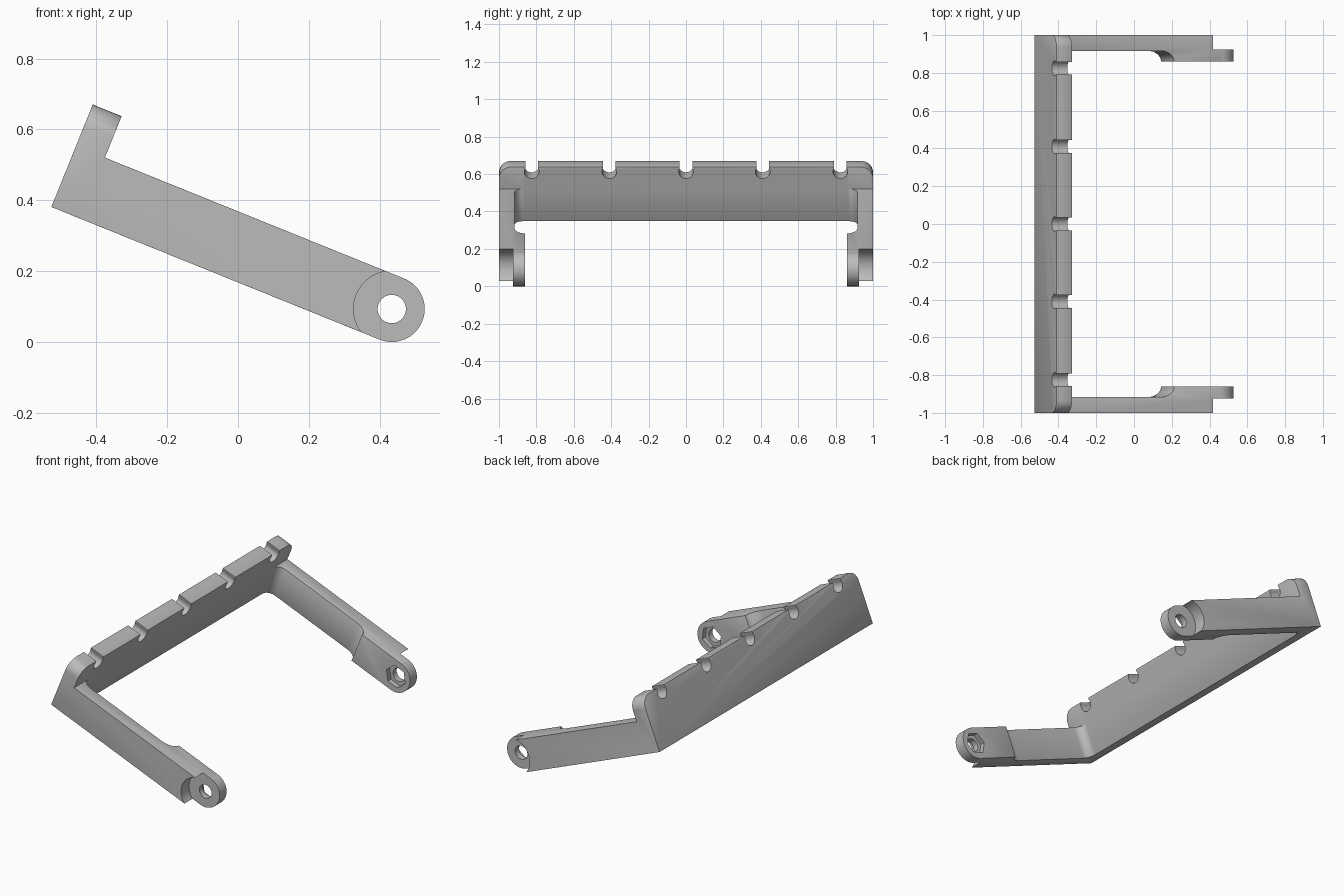
import bpy, bmesh
from math import sin, cos, pi, radians
from mathutils import Matrix, Vector

if "Cube" in bpy.data.objects:
    bpy.data.objects.remove(bpy.data.objects["Cube"])

grey = bpy.data.materials.new("matte grey")
grey.use_nodes = True
GREY = (0.5, 0.5, 0.5, 1)
grey.diffuse_color = GREY
grey.node_tree.nodes["Principled BSDF"].inputs["Base Color"].default_value = GREY

# Main sizes, measured along the untilted bracket
PLATE_T, PLATE_H = 0.088, 0.312
ARM_H, ARM_IN = 0.186, 0.917
LUG_IN, LUG_OUT = 0.86, 0.925
PIVOT_X, PIVOT_Z, LUG_R = 0.999, ARM_H / 2, 0.093


def arc(cx, cy, r, start, end, n=10, ry=None):
    """Points on an arc, in degrees."""
    ry = ry or r
    steps = [radians(start + (end - start) * i / n) for i in range(n + 1)]
    return [(cx + r * cos(a), cy + ry * sin(a)) for a in steps]


def prism(name, outline, axis, lo, hi):
    """Extrude a closed outline along one axis."""
    def place(p, d):
        return {"x": (d, p[0], p[1]), "y": (p[0], d, p[1]), "z": (p[0], p[1], d)}[axis]
    bm = bmesh.new()
    face = bm.faces.new([bm.verts.new(place(p, lo)) for p in outline])
    grown = bmesh.ops.extrude_face_region(bm, geom=[face])["geom"]
    shift = Vector(place((0, 0), hi - lo))
    bmesh.ops.translate(bm, vec=shift, verts=[g for g in grown if isinstance(g, bmesh.types.BMVert)])
    bmesh.ops.recalc_face_normals(bm, faces=bm.faces)
    mesh = bpy.data.meshes.new(name)
    bm.to_mesh(mesh)
    bm.free()
    mesh.materials.append(grey)
    obj = bpy.data.objects.new(name, mesh)
    bpy.context.collection.objects.link(obj)
    return obj


def apply(obj, mod):
    bpy.context.view_layer.objects.active = obj
    bpy.ops.object.modifier_apply(modifier=mod.name)


def combine(obj, other, operation):
    mod = obj.modifiers.new(operation, "BOOLEAN")
    mod.operation, mod.object, mod.solver = operation, other, "EXACT"
    apply(obj, mod)
    bpy.data.objects.remove(other)


# U-shaped plan: inner side of one arm, then mirrored for the other
fillet = 0.05
inner = arc(PLATE_T + fillet, ARM_IN - fillet, fillet, 180, 90)
inner += arc(0.643, LUG_IN, 0.08, 90, 0, 10, ARM_IN - LUG_IN)
half = inner + [(PIVOT_X, LUG_IN), (PIVOT_X, 1), (0, 1)]
plan = half + [(x, -y) for x, y in reversed(half)]
bracket = prism("bracket", plan, "z", 0, PLATE_H)

# Lower the arms below the plate top and round the plate's upper corners
step = prism("arm_step", [(PLATE_T, ARM_H), (2, ARM_H), (2, 1), (PLATE_T, 1)], "y", -2, 2)
combine(bracket, step, "DIFFERENCE")
r = 0.065
corner = arc(1 - r, PLATE_H - r, r, 0, 90)
outline = [(1, -0.1)] + corner + [(-y, z) for y, z in reversed(corner)] + [(-1, -0.1)]
combine(bracket, prism("corner_round", outline, "x", -1, 3), "INTERSECT")

# Softened edges
bevel = bracket.modifiers.new("soft_edges", "BEVEL")
bevel.width, bevel.segments = 0.007, 2
bevel.limit_method, bevel.angle_limit = "ANGLE", radians(50)
apply(bracket, bevel)

# Cable notches along the plate top
for y in (-0.825, -0.41, 0, 0.41, 0.825):
    keyhole = arc(y, 0.285, 0.039, 150, 390, 20)
    keyhole += [(y + 0.034, PLATE_H + 0.1), (y - 0.034, PLATE_H + 0.1)]
    combine(bracket, prism("notch", keyhole, "x", -0.5, 0.5), "DIFFERENCE")

# Pivot lugs: rounded end, outer recess, bolt hole and hexagonal nut pocket
def ring(radius, sides):
    return arc(PIVOT_X, PIVOT_Z, radius, 0, 360, sides)[:-1]

for side in (-1, 1):
    def span(name, outline, a, b):
        return prism(name, outline, "y", *sorted((side * a, side * b)))
    combine(bracket, span("recess", ring(0.108, 64), LUG_OUT, 1.2), "DIFFERENCE")
    # Trim the square end so that the lug closes as a clean half round
    trim = [(PIVOT_X - 0.002, -1), (2, -1), (2, 1), (PIVOT_X - 0.002, 1)]
    combine(bracket, span("trim", trim, 0.5, 1.2), "DIFFERENCE")
    combine(bracket, span("lug", ring(LUG_R, 64), LUG_IN, LUG_OUT), "UNION")
    combine(bracket, span("bolt_hole", ring(0.04, 40), 0.5, 1.2), "DIFFERENCE")
    combine(bracket, span("nut_pocket", ring(0.066, 6), 0.5, LUG_IN + 0.03), "DIFFERENCE")

# Tilt into its standing pose
pose = Matrix.Translation((-0.527, 0, 0.381)) @ Matrix.Rotation(radians(22), 4, "Y")
bracket.data.transform(pose)
bpy.ops.object.select_all(action="DESELECT")
bracket.select_set(True)
bpy.context.view_layer.objects.active = bracket
bpy.ops.object.shade_smooth_by_angle(angle=radians(30))
